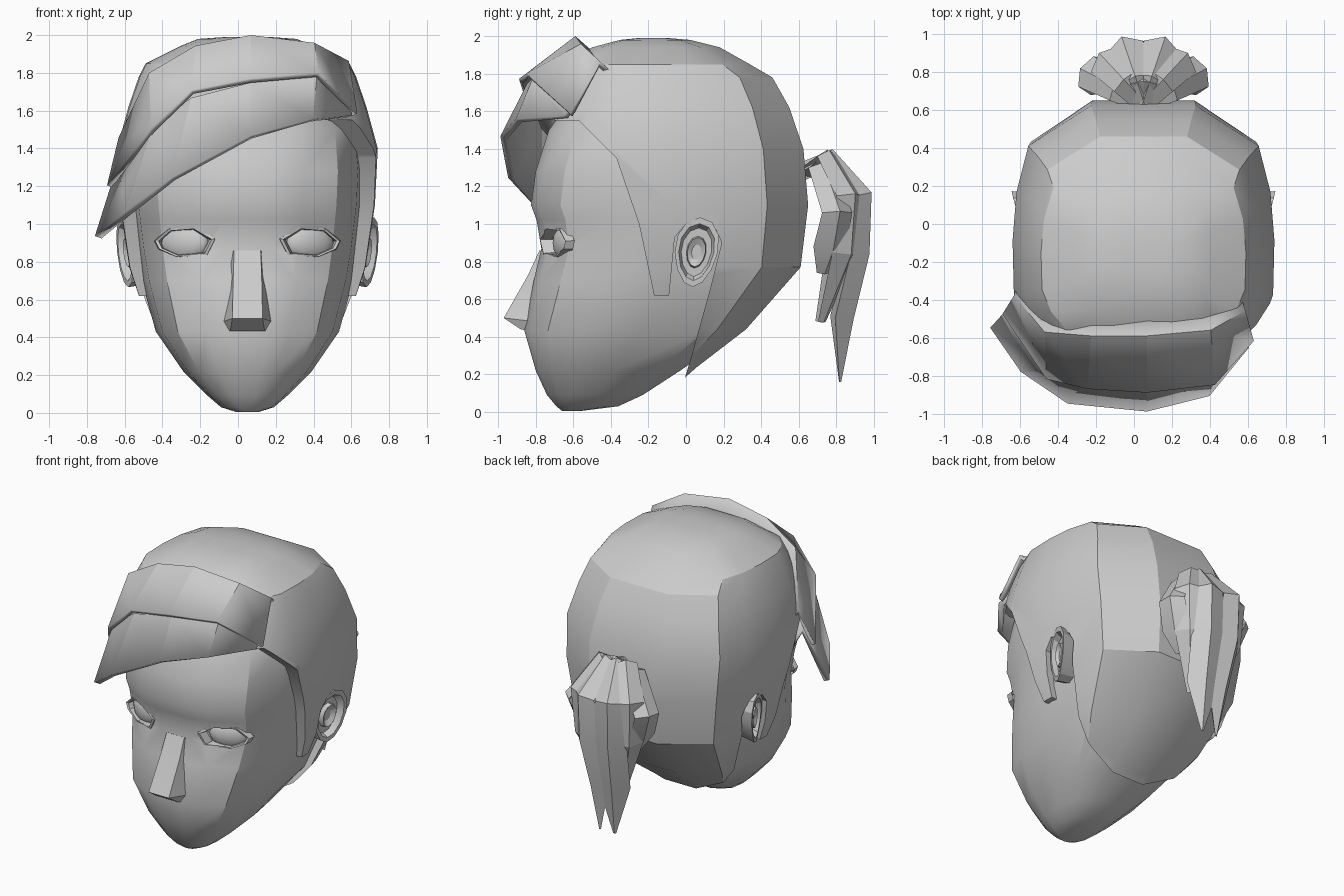
import bpy
import bmesh
from math import sin, cos, pi, radians
from mathutils import Vector

CENTRE = 0.05  # the head sits slightly off the middle

default_cube = bpy.data.objects.get("Cube")
if default_cube:
    bpy.data.objects.remove(default_cube, do_unlink=True)

clay = bpy.data.materials.new("clay_grey")
clay.use_nodes = True
clay.diffuse_color = (0.6, 0.6, 0.6, 1)
clay.node_tree.nodes["Principled BSDF"].inputs["Base Color"].default_value = clay.diffuse_color


def select_only(obj):
    bpy.ops.object.select_all(action='DESELECT')
    obj.select_set(True)
    bpy.context.view_layer.objects.active = obj


def shade(obj, angle):
    select_only(obj)
    bpy.ops.object.shade_smooth_by_angle(angle=radians(angle))


def loft(name, rows, closed=True, caps=True, smooth_angle=30):
    """Skin neighbouring rows of points; closed rows may get end caps."""
    bm = bmesh.new()
    grid = [[bm.verts.new(p) for p in row] for row in rows]
    count = len(rows[0])
    for low, high in zip(grid, grid[1:]):
        for i in range(count if closed else count - 1):
            j = (i + 1) % count
            bm.faces.new((low[i], low[j], high[j], high[i]))
    if closed and caps:
        bm.faces.new(grid[0])
        bm.faces.new(grid[-1])
    bmesh.ops.recalc_face_normals(bm, faces=bm.faces)
    mesh = bpy.data.meshes.new(name)
    bm.to_mesh(mesh)
    bm.free()
    obj = bpy.data.objects.new(name, mesh)
    bpy.context.collection.objects.link(obj)
    mesh.materials.append(clay)
    shade(obj, smooth_angle)
    return obj


def ring(outline, z, width, front, back):
    """Fit a half outline, mirrored, to the given level and extents."""
    left = [(-u, v) for u, v in reversed(outline)]
    return [(CENTRE + u * width, front + v * (back - front), z) for u, v in outline + left]


def apply_boolean(target, cutter, operation, smooth_angle=30):
    cut = target.modifiers.new("cut", 'BOOLEAN')
    cut.object, cut.operation, cut.solver = cutter, operation, 'EXACT'
    select_only(target)
    bpy.ops.object.modifier_apply(modifier=cut.name)
    bpy.data.objects.remove(cutter, do_unlink=True)
    shade(target, smooth_angle)


# Head: stacked rings from chin to crown (height, half width, front, back)
face_outline = [(.2, 0), (.45, .025), (.76, .11), (.93, .27), (1, .55), (.88, .85), (.42, 1)]
head_levels = [
    (.005, .06, -.66, -.56), (.03, .14, -.69, -.36), (.09, .21, -.74, -.23), (.22, .34, -.8, -.03),
    (.43, .485, -.86, .27), (.7, .56, -.81, .5), (.87, .59, -.77, .57),
    (1.02, .61, -.795, .6), (1.1, .62, -.825, .6), (1.28, .63, -.8, .6),
    (1.5, .61, -.73, .55), (1.75, .48, -.55, .4)]
head = loft("head", [ring(face_outline, *level) for level in head_levels])

# Eyes: almond sockets cut into the head, with lids and eyeballs
almond = [(-.15, .02), (-.11, -.06), (.04, -.07), (.13, -.03), (.15, .01), (.08, .07), (-.05, .08)]


def almond_row(side, y, scale):
    slant = .45
    return [(CENTRE + side * (.33 + x * scale), y + slant * x, .9 + z * scale) for x, z in almond]


for side, label in ((1, "left"), (-1, "right")):
    socket = loft("socket_cutter", [almond_row(side, -1, 1), almond_row(side, -.63, .9)])
    apply_boolean(head, socket, 'DIFFERENCE')
    lid_rows = ((-.66, 1.1), (-.71, 1.06), (-.71, .94), (-.65, .85))
    loft(label + "_eyelids", [almond_row(side, y, s) for y, s in lid_rows], caps=False, smooth_angle=20)
    bpy.ops.mesh.primitive_uv_sphere_add(segments=12, ring_count=8, radius=1,
                                         location=(CENTRE + side * .33, -.63, .9))
    eye = bpy.context.object
    eye.name = label + "_eyeball"
    eye.scale = (.14, .065, .1)
    eye.rotation_euler.z = side * .42
    eye.data.materials.append(clay)
    shade(eye, 40)

# Nose: a faceted wedge, each row is (half bridge, bridge y, half side, side y, height)
nose_rows = []
for bridge, by, wing, wy, z in ((.07, -.78, .1, -.74, .86), (.075, -.84, .09, -.76, .73),
                                (.08, -.97, .14, -.8, .5), (.09, -.88, .11, -.8, .44)):
    nose_rows.append([(CENTRE + x, y, z + dz) for x, y, dz in
                      ((-wing, wy, -.02), (-bridge, by, 0), (bridge, by, 0), (wing, wy, -.02))])
loft("nose", nose_rows, smooth_angle=15)

# Hair cap: a larger shell trimmed by a side-on hairline
cap_outline = [(.4, 0), (.73, .07), (.9, .18), (.99, .3), (1, .5), (.97, .68), (.88, .85), (.4, 1)]
cap_levels = [
    (.17, .3, -.5, -.02), (.24, .37, -.55, .06), (.44, .515, -.7, .32), (.77, .625, -.77, .61),
    (1.1, .675, -.8, .65), (1.4, .69, -.8, .625), (1.62, .63, -.76, .55), (1.78, .575, -.7, .46),
    (1.85, .54, -.64, .34), (1.94, .36, -.5, .18), (1.98, .26, -.35, .02), (1.99, .12, -.25, -.1)]
hair = loft("hair_cap", [ring(cap_outline, *level) for level in cap_levels])
hairline = [(-.7, 1.55), (-.57, 1.55), (-.37, 1.35), (-.25, 1), (-.17, .62), (-.09, .62),
            (-.06, .93), (0, 1), (.16, .97), (.19, .9), (.13, .66), (.03, .3), (-.03, .1),
            (1, .1), (1, 2.2), (-.7, 2.2)]
trim = loft("hairline_cutter", [[(x, y, z) for y, z in hairline] for x in (-1, 1)])
apply_boolean(hair, trim, 'INTERSECT', 27)


# Fringe: two overlapping swept sheets, the top edge tucked back into the cap
def fringe(name, top, bottom, thickness):
    tuck = [(x * .95, y + .11, z - .1) for x, y, z in top]
    sheet = loft(name, [tuck, top, bottom], closed=False, smooth_angle=14)
    shell = sheet.modifiers.new("thickness", 'SOLIDIFY')
    shell.thickness = thickness
    shell.offset = 0


fringe("upper_fringe",
       [(-.62, -.38, 1.45), (-.46, -.57, 1.79), (-.22, -.59, 1.93), (.07, -.59, 1.985),
        (.4, -.56, 1.945), (.58, -.46, 1.85)],
       [(-.68, -.47, 1.2), (-.45, -.81, 1.5), (-.24, -.86, 1.7), (.07, -.88, 1.76),
        (.42, -.84, 1.79), (.62, -.61, 1.58)], .03)
fringe("lower_fringe",
       [(-.63, -.42, 1.3), (-.43, -.77, 1.52), (-.24, -.82, 1.65), (.07, -.84, 1.73),
        (.41, -.81, 1.76), (.57, -.58, 1.64)],
       [(-.74, -.54, .93), (-.58, -.77, 1.06), (-.34, -.93, 1.24), (.07, -.97, 1.46),
        (.39, -.89, 1.55), (.59, -.64, 1.57)], .04)

# Ears: a hollow rim hugging the head, with a small inner fold
for side, label in ((1, "left"), (-1, "right")):
    def ear_loop(out, size):
        loop = []
        for k in range(12):
            a = 2 * pi * k / 12
            height, depth = size * sin(a), size * cos(a)
            flare = out + .02 * height + .04 * depth
            loop.append((CENTRE + side * flare, .055 + (.115 + .02 * height) * depth + .02 * height,
                         .85 + .185 * height))
        return loop
    loft(label + "_ear", [ear_loop(.5, .85), ear_loop(.62, .97), ear_loop(.65, 1),
                          ear_loop(.65, .82), ear_loop(.61, .7)], smooth_angle=25)
    loft(label + "_ear_fold", [ear_loop(.58, .5), ear_loop(.64, .42), ear_loop(.62, .22)],
         smooth_angle=25)


# Ponytail: tapered ridged locks fanning out of a tie, thick where they are wide
def lock(name, angle, spine, fullness):
    heading = Vector((sin(angle), cos(angle), 0))
    across = Vector((cos(angle), -sin(angle), 0))
    base = Vector((CENTRE, .65, 0))
    path = [base + heading * r + Vector((0, 0, z)) for r, z, _ in spine]
    rows = []
    for i, p in enumerate(path):
        along = path[min(i + 1, len(path) - 1)] - path[max(i - 1, 0)]
        half = across * spine[i][2]
        ridge = across.cross(along).normalized() * spine[i][2] * fullness
        rows.append([p - half, p + ridge, p + half, p - ridge])
    loft(name, rows, smooth_angle=20)


long_spine = [(-.03, 1.3, .05), (.12, 1.36, .07), (.3, 1.15, .1), (.28, .85, .11),
              (.19, .5, .11), (.18, .16, .01)]
mid_spine = [(-.03, 1.28, .06), (.14, 1.36, .08), (.3, 1.15, .1), (.27, .85, .1), (.1, .48, .03)]
side_spine = [(-.03, 1.26, .06), (.16, 1.3, .08), (.34, 1.06, .09), (.26, .88, .1), (.18, .74, .04)]
for sign, label in ((1, "left"), (-1, "right")):
    lock(label + "_inner_lock", sign * .33, long_spine, .6)
    lock(label + "_middle_lock", sign * .75, mid_spine, .45)
    lock(label + "_side_lock", sign * 1.1, side_spine, .4)
lock("centre_lock", 0, [(r * .55, z, w * 1.4) for r, z, w in mid_spine], .4)
